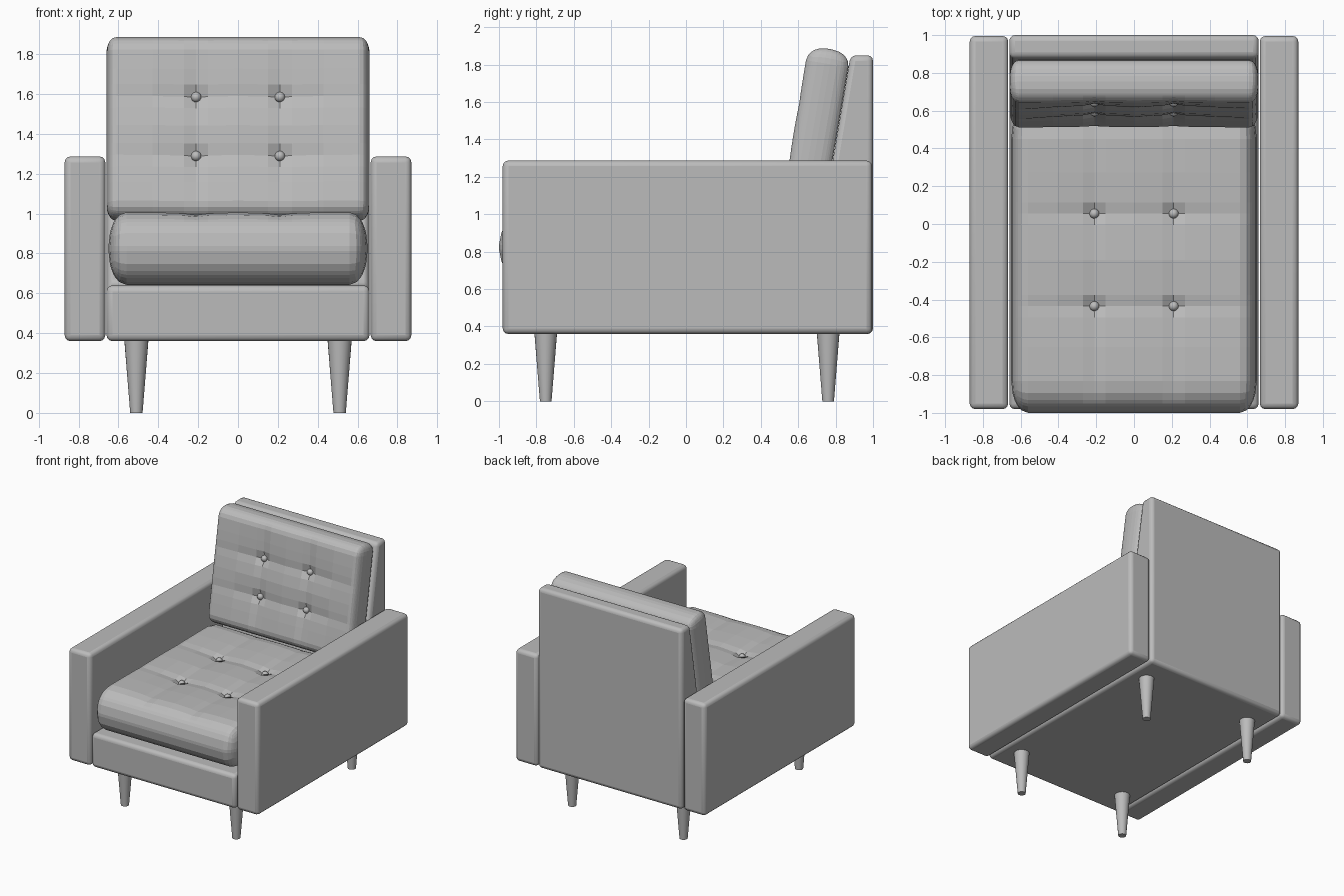
import bpy, bmesh, math
from mathutils import Vector, Matrix

if "Cube" in bpy.data.objects:
    bpy.data.objects.remove(bpy.data.objects["Cube"], do_unlink=True)

grey = bpy.data.materials.new("soft grey")
grey.use_nodes = True
grey.diffuse_color = (0.5, 0.5, 0.5, 1)
grey.node_tree.nodes["Principled BSDF"].inputs["Base Color"].default_value = (0.5, 0.5, 0.5, 1)


def add_object(name, bm, matrix=None, smooth=None, bevel=0):
    bmesh.ops.recalc_face_normals(bm, faces=bm.faces)
    mesh = bpy.data.meshes.new(name)
    bm.to_mesh(mesh)
    bm.free()
    mesh.materials.append(grey)
    obj = bpy.data.objects.new(name, mesh)
    bpy.context.collection.objects.link(obj)
    if matrix:
        obj.matrix_world = matrix
    if bevel:
        mod = obj.modifiers.new("rounded edges", 'BEVEL')
        mod.width, mod.segments = bevel, 3
        mod.limit_method = 'ANGLE'
    if smooth:
        bpy.ops.object.select_all(action='DESELECT')
        obj.select_set(True)
        bpy.context.view_layer.objects.active = obj
        bpy.ops.object.shade_smooth_by_angle(angle=math.radians(smooth))
    return obj


def side_profile(name, points, x0, x1, bevel):
    """Extrude a (y, z) outline from x0 to x1."""
    bm = bmesh.new()
    face = bm.faces.new([bm.verts.new((x0, y, z)) for y, z in points])
    out = bmesh.ops.extrude_face_region(bm, geom=[face])
    moved = [g for g in out["geom"] if isinstance(g, bmesh.types.BMVert)]
    bmesh.ops.translate(bm, verts=moved, vec=(x1 - x0, 0, 0))
    return add_object(name, bm, smooth=35, bevel=bevel)


def cushion(name, half, radius, tuft, matrix):
    """Rounded cushion tufted on +z at (+-tuft.x, +-tuft.y), with buttons."""
    half, radius = Vector(half), Vector(radius)
    bm = bmesh.new()
    bmesh.ops.create_cube(bm, size=2, matrix=Matrix.Diagonal((*half, 1)))
    # Cut lines through the tufts, around them, and over the rounded rim
    for axis in range(3):
        h, r = half[axis], radius[axis]
        cuts = [h - r, h - r * 0.58, h - r * 0.25]
        if axis < 2:
            t = tuft[axis]
            cuts += [t, t - 0.06, t + 0.06, (t + h - r) / 2 + 0.02]
        normal = Vector([float(i == axis) for i in range(3)])
        for c in [0] + cuts + [-c for c in cuts]:
            bmesh.ops.bisect_plane(bm, geom=bm.verts[:] + bm.edges[:] + bm.faces[:],
                                   plane_co=normal * c, plane_no=normal)
    for v in bm.verts:
        core = Vector([max(r - h, min(h - r, c)) for c, h, r in zip(v.co, half, radius)])
        d = Vector([(c - k) / r for c, k, r in zip(v.co, core, radius)])
        if d.length > 0:
            d.normalize()
        flat = v.co.z > half.z - 0.001
        x, y = abs(v.co.x), abs(v.co.y)
        v.co = core + Vector([a * r for a, r in zip(d, radius)])
        # Seam valleys with a deeper pinch at every button
        if flat:
            dx, dy = abs(x - tuft[0]), abs(y - tuft[1])
            fade = max(0, min(1, (half.x - x) / 0.2)) * max(0, min(1, (half.y - y) / 0.15))
            valley = 0.014 * (math.exp(-dx / 0.07) + math.exp(-dy / 0.07))
            pinch = 0.03 * math.exp(-math.hypot(dx, dy) / 0.035)
            v.co.z -= (valley + pinch) * fade
    add_object(name, bm, matrix)
    # Buttons sitting in the pinches
    for i, sx in enumerate((-1, 1)):
        for j, sy in enumerate((-1, 1)):
            bm = bmesh.new()
            bmesh.ops.create_uvsphere(bm, u_segments=16, v_segments=10, radius=0.026)
            spot = Matrix.Translation((sx * tuft[0], sy * tuft[1], half.z - 0.045))
            add_object(f"{name}_button_{2 * i + j + 1}", bm, matrix @ spot, smooth=60)


# Base and backrest in one side outline
side_profile("base_and_backrest",
             [(-0.98, 0.36), (1, 0.36), (1, 1.85), (0.88, 1.85), (0.675, 0.64), (-0.98, 0.64)],
             -0.66, 0.66, 0.03)

# Arms
for side, s in (("left", 1), ("right", -1)):
    side_profile(f"{side}_arm", [(-0.98, 0.36), (0.995, 0.36), (0.995, 1.287), (-0.98, 1.287)],
                 s * 0.666, s * 0.87, 0.03)

# Seat and back cushions
cushion("seat_cushion", (0.65, 0.81, 0.182), (0.09, 0.17, 0.17), (0.21, 0.245),
        Matrix.Translation((0, -0.19, 0.825)))
cushion("back_cushion", (0.66, 0.465, 0.115), (0.05, 0.08, 0.1), (0.21, 0.15),
        Matrix.Translation((0, 0.69, 1.425)) @ Matrix.Rotation(math.radians(80.3), 4, 'X'))

# Tapered legs
for side, x in (("left", 0.51), ("right", -0.51)):
    for end, y in (("front", -0.75), ("back", 0.76)):
        bm = bmesh.new()
        bmesh.ops.create_cone(bm, cap_ends=True, segments=24, radius1=0.031, radius2=0.061, depth=0.37)
        add_object(f"{end}_{side}_leg", bm, Matrix.Translation((x, y, 0.185)), smooth=40)
